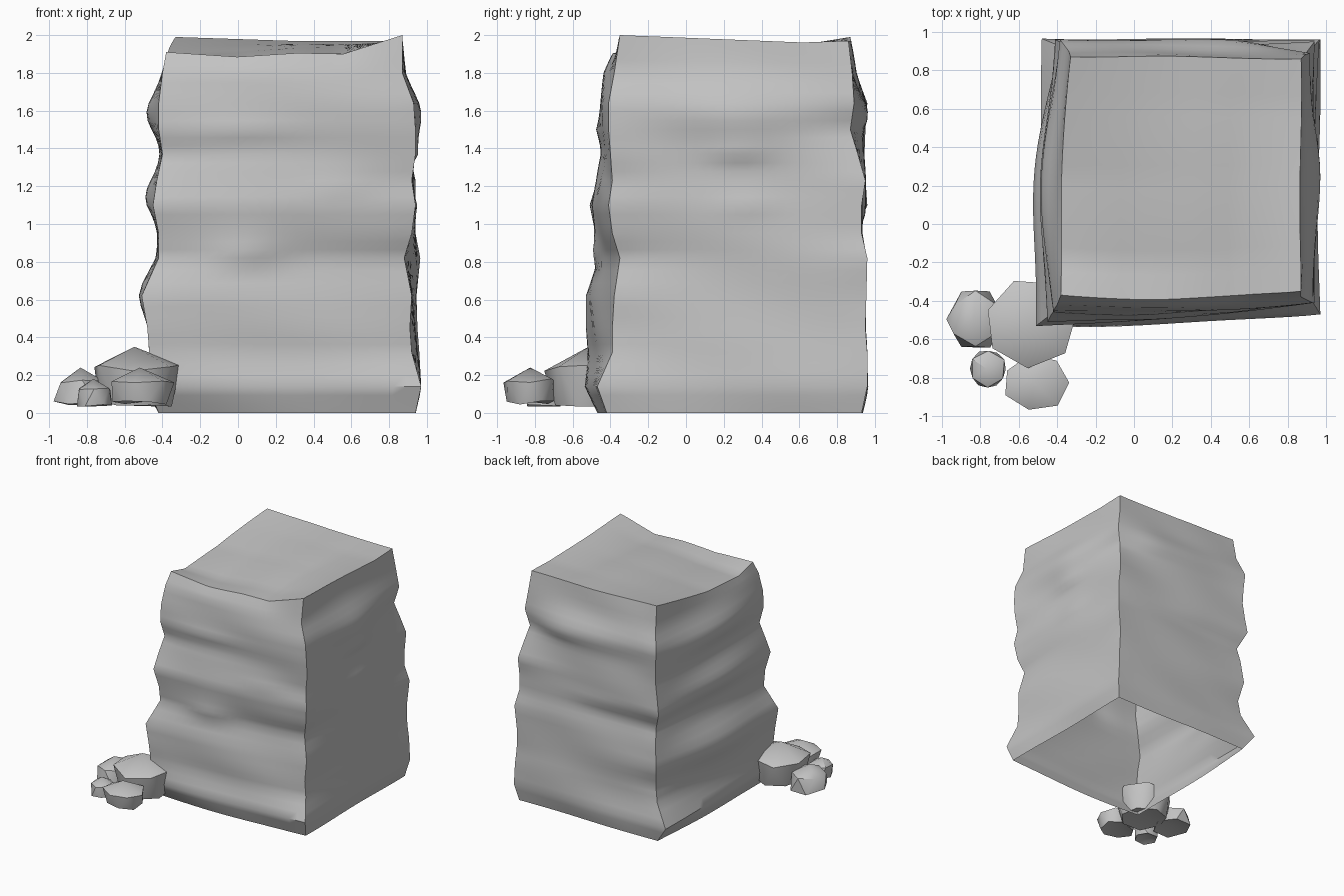
import bpy, bmesh, math, random
from mathutils import Vector

if "Cube" in bpy.data.objects:
    bpy.data.objects.remove(bpy.data.objects["Cube"])

random.seed(4)
grey = bpy.data.materials.new("stone_grey")
grey.diffuse_color = (0.55, 0.55, 0.55, 1)
grey.use_nodes = True
grey.node_tree.nodes["Principled BSDF"].inputs["Base Color"].default_value = grey.diffuse_color


def finish(bm, name, angle):
    me = bpy.data.meshes.new(name)
    bm.to_mesh(me)
    bm.free()
    me.materials.append(grey)
    ob = bpy.data.objects.new(name, me)
    bpy.context.collection.objects.link(ob)
    bpy.ops.object.select_all(action='DESELECT')
    ob.select_set(True)
    bpy.context.view_layer.objects.active = ob
    bpy.ops.object.shade_smooth_by_angle(angle=math.radians(angle))


# Corner profiles of the boulder: (x, y) at each level
LEVELS = [0, .14, .32, .45, .62, .82, .95, 1.1, 1.23, 1.37, 1.5, 1.64, 1.8]
FL = [(-.42, -.45), (-.48, -.53), (-.47, -.52), (-.48, -.53), (-.51, -.53), (-.42, -.46), (-.42, -.48),
      (-.45, -.51), (-.43, -.47), (-.40, -.43), (-.42, -.46), (-.42, -.45), (-.40, -.42), (-.38, -.37)]
FR = [(.94, -.42), (.97, -.47), (.92, -.39), (.91, -.39), (.92, -.38), (.88, -.35), (.92, -.39),
      (.94, -.41), (.92, -.39), (.94, -.40), (.94, -.41), (.93, -.41), (.87, -.38), (.87, -.35)]
BR = [(.94, .93), (.97, .96), (.96, .96), (.95, .95), (.945, .955), (.965, .96), (.94, .93),
      (.94, .93), (.94, .95), (.91, .91), (.88, .87), (.915, .89), (.89, .88), (.87, .86)]
BL = [(-.38, .93), (-.48, .965), (-.37, .92), (-.35, .91), (-.38, .95), (-.36, .93), (-.345, .90),
      (-.41, .96), (-.39, .95), (-.37, .945), (-.375, .95), (-.385, .96), (-.34, .90), (-.33, .87)]
CORNERS = [FL, FR, BR, BL]
TOPS = [1.91, 2.0, 1.97, 1.99]
OUT = [(0, -1), (1, 0), (0, 1), (-1, 0)]
BULGE = [.025, 0, 0, .015]
EVEN = [.25, .6, .5, .5]  # how far the middle of each side is evened out
# Drop of the upper rim along each side: (position, drop)
RIMS = [[(0, 0), (.3, .052), (.56, .055), (.75, .077), (1, 0)], [(0, 0), (.8, .015), (1, 0)],
        [(0, 0), (.5, .01), (1, 0)], [(0, 0), (.5, .06), (.85, .06), (1, 0)]]
# Overhanging ledges: side, position along side, height, width, rise, depth
LEDGES = [(0, .35, .84, .16, .14, .05), (0, .75, 1.2, .15, .12, .02), (0, .3, 1.5, .25, .1, .02),
          (1, .52, 1.38, .14, .14, .03), (1, .55, 1.1, .12, .08, .015),
          (2, .2, 1.55, .18, .14, .03), (2, .6, 1.05, .25, .14, .02)]
# Soft swells, same order with half height
SWELLS = [(1, .5, 1.58, .5, .14, .045), (2, .5, 1.6, .5, .12, .05), (2, .5, .45, .5, .2, .015),
          (3, .5, 1.58, .5, .13, .08), (3, .5, 1.15, .5, .12, .055), (3, .45, .64, .6, .17, .075)]
STEPS, COLS = 3, 20


def between(points, t):
    for (a, va), (b, vb) in zip(points, points[1:]):
        if t <= b:
            return va + (vb - va) * (t - a) / (b - a)
    return points[-1][1]


def evened(c, i):
    part = [Vector(q) for q in c[max(0, i - 2):i + 3]]
    return sum(part, Vector((0, 0))) / len(part)


def wall(k, t, row):
    """Point on side k, t along it, at the given row."""
    i = min(row // STEPS, len(LEVELS) - 1)
    f = row / STEPS - i
    j = min(i + 1, len(FL) - 1)
    a, b = CORNERS[k], CORNERS[(k + 1) % 4]
    arch = max(0, math.sin(math.pi * t))
    p = Vector(a[i]).lerp(Vector(a[j]), f).lerp(Vector(b[i]).lerp(Vector(b[j]), f), t)
    q = evened(a, i).lerp(evened(a, j), f).lerp(evened(b, i).lerp(evened(b, j), f), t)
    fade = min(1, row / STEPS / 2, (len(LEVELS) - row / STEPS) / 2)
    p = p.lerp(q, EVEN[k] * arch * fade)
    top = TOPS[k] * (1 - t) + TOPS[(k + 1) % 4] * t - between(RIMS[k], t)
    nxt = LEVELS[i + 1] if i + 1 < len(LEVELS) else top
    z = LEVELS[i] + f * (nxt - LEVELS[i])
    d = BULGE[k] + .008 * math.sin(10 * z + 5 * t + 2 * k)
    for s, t0, z0, w, h, amp in LEDGES:
        if s == k:
            fall = (z - z0) / h if z > z0 else ((z - z0) / .05) ** 2
            d += amp * math.exp(-((t - t0) / w) ** 2 - fall)
    for s, t0, z0, w, h, amp in SWELLS:
        if s == k:
            d += amp * math.exp(-((t - t0) / w) ** 2 - ((z - z0) / h) ** 2)
    p += Vector(OUT[k]) * d * arch ** .8
    return Vector((min(p.x, .97), min(p.y, .965), z))


def add_grid(bm, fn, nu, nv):
    g = [[bm.verts.new(fn(u, v)) for u in range(nu + 1)] for v in range(nv + 1)]
    for v in range(nv):
        for u in range(nu):
            bm.faces.new((g[v][u], g[v][u + 1], g[v + 1][u + 1], g[v + 1][u]))


# Boulder: four rippled walls, open underneath
bm = bmesh.new()
ROWS = len(LEVELS) * STEPS
for k in range(4):
    add_grid(bm, lambda u, v: wall(k, u / COLS, v), COLS, ROWS)


# Boulder top: patch blended between the four upper rims
def cap(u, v):
    s, t = u / COLS, v / COLS
    rim = lambda k, q: wall(k, q, ROWS)
    p = rim(0, s) * (1 - t) + rim(2, 1 - s) * t + rim(3, 1 - t) * (1 - s) + rim(1, t) * s
    p -= (rim(0, 0) * (1 - s) + rim(0, 1) * s) * (1 - t) + (rim(2, 1) * (1 - s) + rim(2, 0) * s) * t
    p.z += .03 * math.sin(math.pi * s) * math.sin(math.pi * t)
    return p


add_grid(bm, cap, COLS, COLS)
bmesh.ops.remove_doubles(bm, verts=bm.verts, dist=.0005)
finish(bm, "boulder", 42)


# Small stones: zigzag facets from base to shoulder, low peak
def stone(name, x0, x1, y0, y1, z0, z1, sides, turn, base_size, shoulder_size):
    bm = bmesh.new()
    cx, cy, rx, ry = (x0 + x1) / 2, (y0 + y1) / 2, (x1 - x0) / 2, (y1 - y0) / 2
    rings = []
    for scale, h, half in ((base_size, .05, .5), (shoulder_size, .64, 0)):
        ring = []
        for i in range(sides):
            a = turn + math.tau * (i + half) / sides
            s = scale * random.uniform(.95, 1.03)
            ring.append(bm.verts.new((cx + rx * s * math.cos(a), cy + ry * s * math.sin(a),
                                      z0 + (z1 - z0) * (h + random.uniform(-.05, .07)))))
        rings.append(ring)
    low = bm.verts.new((cx, cy, z0 + .04))
    peak = bm.verts.new((cx - rx * .06, cy, z1))
    base, mid = rings
    for i in range(sides):
        j = (i + 1) % sides
        bm.faces.new((low, base[j], base[i]))
        bm.faces.new((base[i], mid[j], mid[i]))
        bm.faces.new((base[i], base[j], mid[j]))
        bm.faces.new((mid[i], mid[j], peak))
    finish(bm, name, 36)


stone("large_stone", -.77, -.30, -.74, -.29, .03, .35, 7, .15, .85, 1.03)
stone("left_stone", -.97, -.68, -.66, -.33, .04, .24, 6, math.pi / 6, 1.02, .9)
stone("small_stone", -.86, -.66, -.86, -.65, .03, .18, 6, .5, .95, .95)
stone("front_stone", -.68, -.34, -.97, -.68, .04, .24, 7, 0, .88, 1.03)
